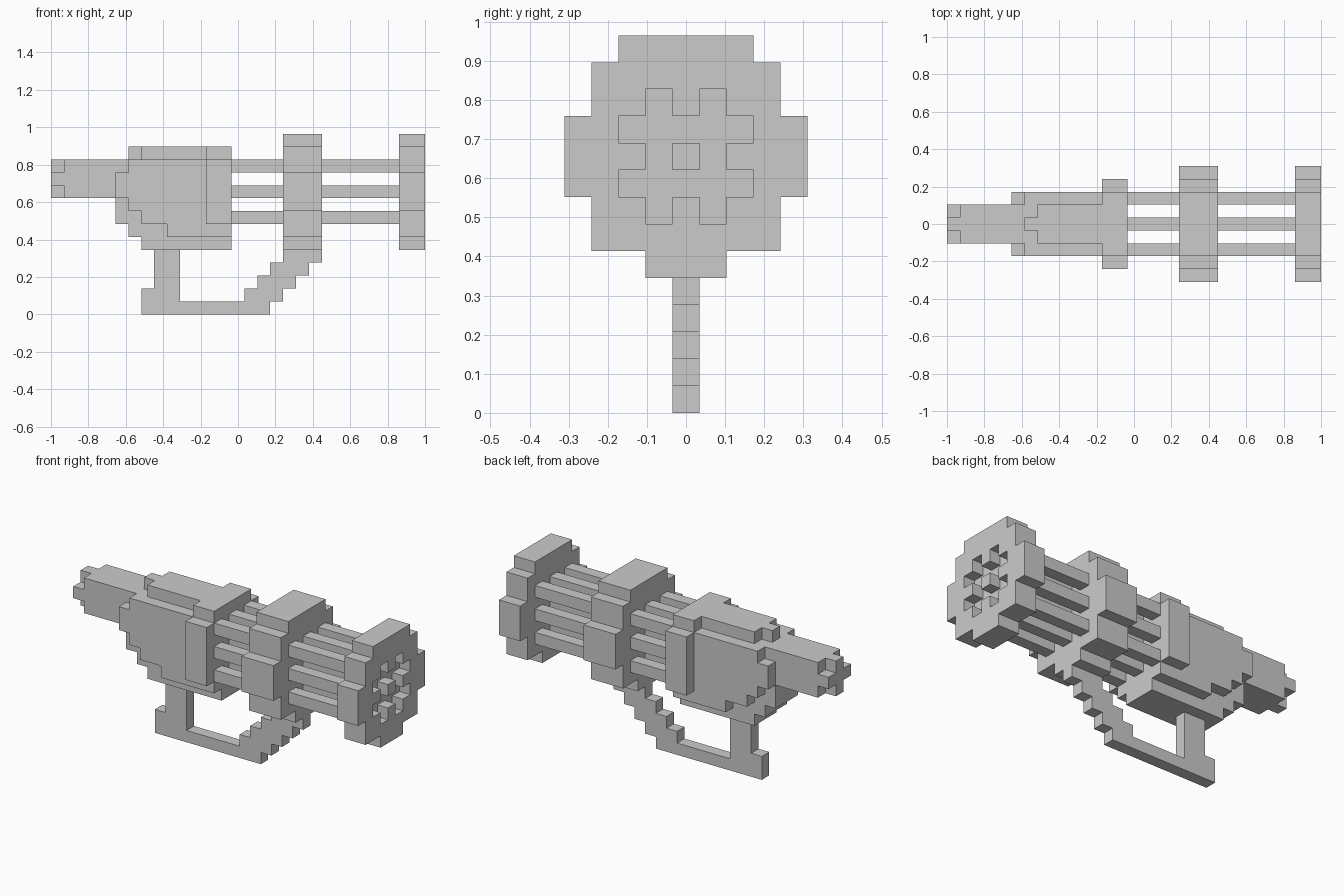
import bpy, bmesh

if "Cube" in bpy.data.objects:
    bpy.data.objects.remove(bpy.data.objects["Cube"])

U = 2 / 29  # one block; x runs 0..29 blocks, y is centred, z starts at 0


def prism(name, pts, a, b, axis):
    """Extrude a block-unit profile: axis 'x' takes (y, z) points, axis 'y' takes (x, z)."""
    bm = bmesh.new()

    def place(p, d):
        x, y = (d, p[0]) if axis == 'x' else (p[0], d)
        return bm.verts.new((x * U - 1, y * U, p[1] * U))
    face = bm.faces.new([place(p, a) for p in pts])
    ext = bmesh.ops.extrude_face_region(bm, geom=[face])
    shift = ((b - a) * U, 0, 0) if axis == 'x' else (0, (b - a) * U, 0)
    bmesh.ops.translate(bm, vec=shift,
                        verts=[v for v in ext['geom'] if isinstance(v, bmesh.types.BMVert)])
    bmesh.ops.recalc_face_normals(bm, faces=bm.faces[:])
    me = bpy.data.meshes.new(name)
    bm.to_mesh(me)
    bm.free()
    ob = bpy.data.objects.new(name, me)
    bpy.context.collection.objects.link(ob)
    return ob


def stepped(name, rows, x0, x1):
    """Mirrored stepped section along x; rows are (z_bottom, z_top, half_width)."""
    side = [(w, z) for z0, z1, w in rows for z in (z0, z1)]
    return prism(name, side + [(-y, z) for y, z in reversed(side)], x0, x1, 'x')


def side_profile(name, pts, half):
    return prism(name, pts, -half, half, 'y')


# Stock with a cross-shaped end
stepped("stock", [(9, 12, 1.5)], 1, 6.5)
stepped("stock_end", [(9, 10, .5), (10, 11, 1.5), (11, 12, .5)], 0, 1)

# Receiver: wide sides, narrower keel, top ridge and front collar
side_profile("receiver", [(5, 9), (6, 9), (6, 8), (7, 8), (7, 7), (9, 7), (9, 6),
                          (12, 6), (12, 12), (6, 12), (6, 11), (5, 11)], 2.5)
side_profile("receiver_keel", [(5, 7), (6, 7), (6, 6), (7, 6), (7, 5), (12, 5),
                               (12, 10), (5, 10)], 1.5)
stepped("top_ridge", [(12, 13, 1.5)], 7, 12)
stepped("top_ridge_tip", [(12, 13, .5)], 6, 7)
stepped("receiver_collar", [(5, 6, 1.5), (6, 7, 2.5), (7, 12, 3.5), (12, 13, 2.5)], 12, 14)

# Barrel clamps
DISC = [(5, 6, 1.5), (6, 8, 3.5), (8, 11, 4.5), (11, 13, 3.5), (13, 14, 2.5)]
stepped("middle_clamp", DISC, 18, 21)
muzzle = stepped("muzzle_ring", DISC, 27, 29)

# Square recess in the muzzle, leaving the barrel ends standing in it
cutter = stepped("muzzle_cutter", [(7, 12, 2.5)], 28, 30)
cutter.hide_render = True
cutter.hide_set(True)
cut = muzzle.modifiers.new("recess", 'BOOLEAN')
cut.operation = 'DIFFERENCE'
cut.solver = 'EXACT'
cut.object = cutter

# Three by three bundle of barrels
for r in range(3):
    for c in (-2, 0, 2):
        z = 7 + 2 * r
        prism(f"barrel_{r + 1}_{c // 2 + 2}",
              [(c - .5, z), (c + .5, z), (c + .5, z + 1), (c - .5, z + 1)], 14, 29, 'x')

# Grip, lower bar and stair-stepped front brace
outer = [p for i in range(4) for p in ((17 + i, i + 1), (18 + i, i + 1))]
inner = [p for i in range(3, -1, -1) for p in ((15 + i, i + 2), (15 + i, i + 1))]
side_profile("handle", [(7, 0), (17, 0)] + outer + [(21, 5)] + inner
             + [(10, 1), (10, 5), (8, 5), (8, 2), (7, 2)], .5)
